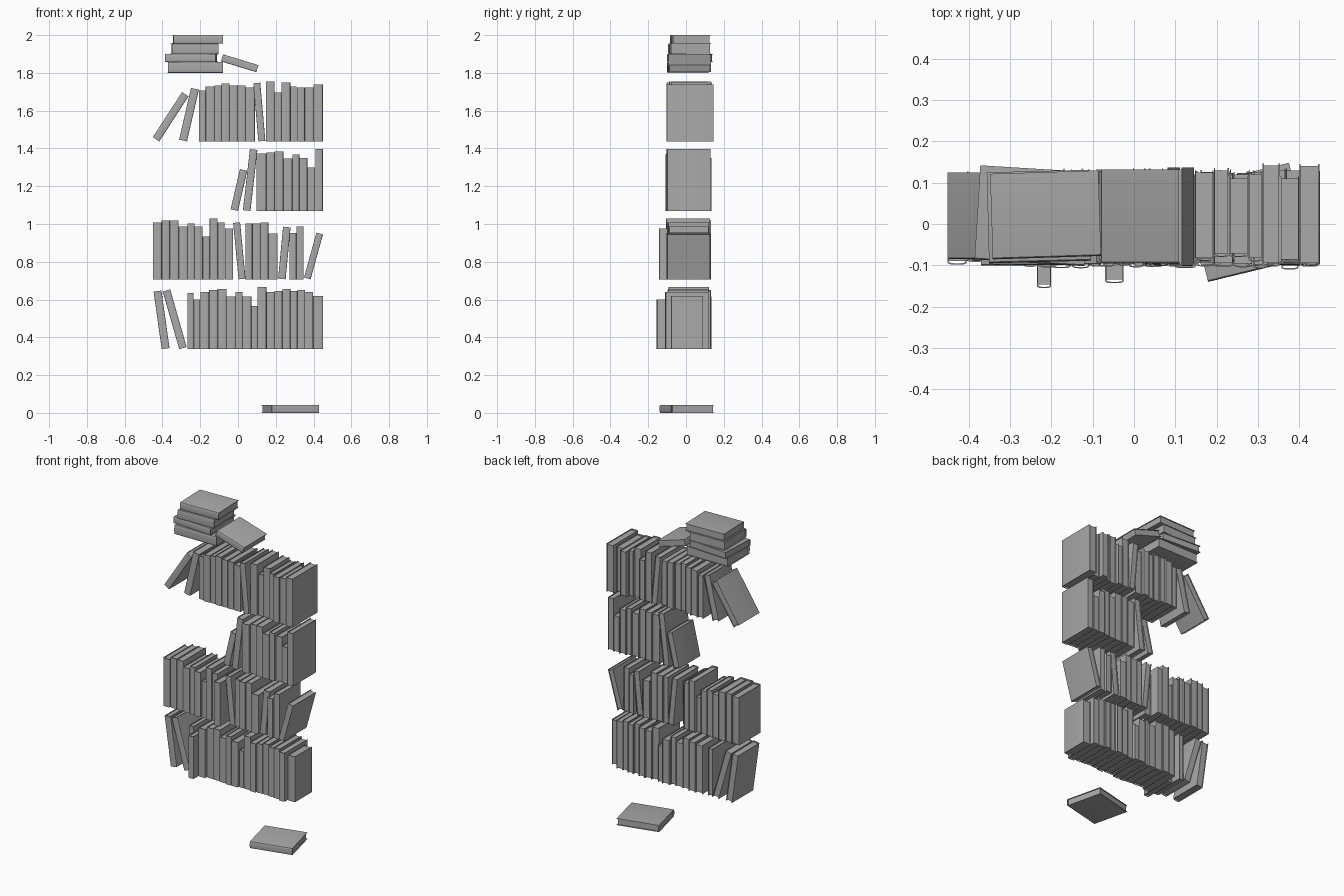
import bpy, bmesh, random
from math import radians, sin, cos, pi, copysign
from mathutils import Matrix

if "Cube" in bpy.data.objects:
    bpy.data.objects.remove(bpy.data.objects["Cube"])

random.seed(4)
BOARD = 0.003     # cover thickness
INSET = 0.005     # how far the pages sit back from the cover edge
BULGE = 0.006     # roundness of the spine
ARC = 10

grey = bpy.data.materials.new("dark_grey")
grey.diffuse_color = (0.4, 0.4, 0.4, 1)
grey.use_nodes = True
grey.node_tree.nodes["Principled BSDF"].inputs["Base Color"].default_value = grey.diffuse_color


def prism(bm, outline, z0, z1):
    low = [bm.verts.new((x, y, z0)) for x, y in outline]
    high = [bm.verts.new((x, y, z1)) for x, y in outline]
    n = len(outline)
    for i in range(n):
        j = (i + 1) % n
        bm.faces.new((low[i], low[j], high[j], high[i]))
    return low, high


def u_path(t, d, b0):
    """Board edge, spine with rounded corners, board edge."""
    arc = []
    for i in range(ARC + 1):
        c, s = cos(pi * i / ARC), abs(sin(pi * i / ARC))
        if s < 1e-6:
            s = 0
        arc.append((copysign(abs(c) ** 0.65, c) * t / 2, b0 + BULGE * (1 - s ** 0.65)))
    return [(t / 2, d)] + arc + [(-t / 2, d)]


def book(name, t, h, d, matrix):
    """Upright book: thickness on x, spine at y = 0, height on z."""
    bm = bmesh.new()
    # cover wrapped round in a U
    outer, inner = u_path(t, d, 0), u_path(t - 2 * BOARD, d, BOARD)
    low, high = prism(bm, outer + inner[::-1], 0, h)
    n = len(outer)
    for i in range(n - 1):
        a, b, c, e = i, i + 1, 2 * n - 2 - i, 2 * n - 1 - i
        bm.faces.new([low[k] for k in (a, e, c, b)])
        bm.faces.new([high[k] for k in (a, b, c, e)])
    # page block
    x = t / 2 - BOARD
    y0, y1 = BULGE + BOARD, d - INSET
    low, high = prism(bm, [(-x, y0), (x, y0), (x, y1), (-x, y1)], INSET, h - INSET)
    bm.faces.new(low[::-1])
    bm.faces.new(high)
    bmesh.ops.recalc_face_normals(bm, faces=bm.faces)
    mesh = bpy.data.meshes.new(name)
    bm.to_mesh(mesh)
    bm.free()
    mesh.materials.append(grey)
    ob = bpy.data.objects.new(name, mesh)
    ob.matrix_world = matrix
    bpy.context.collection.objects.link(ob)


def upright_row(name, z, edges, tops, special={}):
    """Books side by side; special maps index -> (spine y, depth)."""
    for i, top in enumerate(tops):
        x0, x1 = edges[i], edges[i + 1]
        y = -0.1 + random.uniform(-0.008, 0.01)
        d = random.uniform(0.117, 0.135) - y
        y, d = special.get(i, (y, d))
        book(f"{name}_book_{i + 1}", x1 - x0 - 0.0005, top - z, d,
             Matrix.Translation(((x0 + x1) / 2, y, z)))


def leaning(name, z, x, angle, t, h, y=-0.09, d=0.213):
    """Book tipped about the bottom corner at x; positive leans right."""
    side = -t / 2 if angle > 0 else t / 2
    book(name, t, h, d, Matrix.Translation((x, y, z))
         @ Matrix.Rotation(radians(angle), 4, 'Y') @ Matrix.Translation((side, 0, 0)))


def lying(name, centre, t, h, d, turn=0, tilt=0):
    """Book lying on its side, given by its centre."""
    book(name, t, h, d, Matrix.Translation(centre) @ Matrix.Rotation(radians(turn), 4, 'Z')
         @ Matrix.Rotation(radians(90 + tilt), 4, 'Y')
         @ Matrix.Translation((0, -d / 2, -h / 2)))


# lowest row
Z1 = 0.337
leaning("low_leaning_book_1", Z1, -0.404, -8, 0.042, 0.308)
leaning("low_leaning_book_2", Z1, -0.311, -16, 0.041, 0.318)
upright_row("low", Z1,
            [-0.267, -0.235, -0.2, -0.153, -0.108, -0.061, -0.013, 0.024, 0.071, 0.103,
             0.15, 0.193, 0.235, 0.277, 0.314, 0.356, 0.398, 0.45],
            [0.635, 0.6, 0.64, 0.65, 0.655, 0.617, 0.64, 0.617, 0.567, 0.667,
             0.64, 0.645, 0.655, 0.645, 0.65, 0.64, 0.62],
            {1: (-0.155, 0.21), 16: (-0.08, 0.17), 15: (-0.11, 0.23)})

# second row
Z2 = 0.707
upright_row("second_left", Z2,
            [-0.451, -0.404, -0.361, -0.314, -0.267, -0.23, -0.187, -0.15, -0.108, -0.07, -0.025],
            [1.007, 1.018, 1.018, 0.986, 1.002, 0.986, 0.933, 1.03, 1.007, 0.977],
            {9: (-0.143, 0.21)})
leaning("second_leaning_book_1", Z2, 0.003, -5.5, 0.037, 0.3)
upright_row("second_middle", Z2, [0.04, 0.076, 0.119, 0.161, 0.21],
            [1.002, 1.002, 1.007, 0.949])
leaning("second_leaning_book_2", Z2, 0.252, 5.5, 0.04, 0.276)
upright_row("second_right", Z2, [0.272, 0.309, 0.348], [0.953, 0.986])
leaning("second_leaning_book_3", Z2, 0.384, 15.5, 0.036, 0.247, -0.1, 0.228)

# third row
Z3 = 1.069
leaning("third_leaning_book_1", Z3, 0.0, 13, 0.04, 0.218)
leaning("third_leaning_book_2", Z3, 0.066, 6.5, 0.04, 0.325, -0.1, 0.228)
upright_row("third", Z3,
            [0.098, 0.15, 0.193, 0.24, 0.288, 0.325, 0.367, 0.409, 0.449],
            [1.373, 1.378, 1.383, 1.346, 1.367, 1.35, 1.298, 1.398],
            {7: (-0.102, 0.233)})

# fourth row
Z4 = 1.437
leaning("fourth_leaning_book_1", Z4, -0.417, 33, 0.041, 0.285, -0.085, 0.21)
leaning("fourth_leaning_book_2", Z4, -0.27, 13, 0.043, 0.281)
upright_row("fourth_left", Z4,
            [-0.208, -0.171, -0.124, -0.087, -0.045, -0.003, 0.04, 0.089],
            [1.706, 1.728, 1.733, 1.743, 1.733, 1.733, 1.722])
leaning("fourth_leaning_book_3", Z4, 0.108, -5, 0.037, 0.309, -0.103, 0.24)
upright_row("fourth_right", Z4,
            [0.147, 0.193, 0.23, 0.277, 0.311, 0.353, 0.4, 0.449],
            [1.754, 1.696, 1.748, 1.728, 1.722, 1.722, 1.738],
            {0: (-0.09, 0.22), 1: (-0.08, 0.215), 2: (-0.08, 0.195),
             4: (-0.103, 0.249), 5: (-0.095, 0.21), 6: (-0.103, 0.248)})

# stack on top, with one book sliding off it
lying("stack_book_1", (-0.226, 0.01, 1.829), 0.058, 0.29, 0.219, 0.5)
lying("stack_book_2", (-0.246, 0.02, 1.879), 0.042, 0.266, 0.228, -3.5)
lying("stack_book_3", (-0.23, 0.018, 1.9275), 0.055, 0.247, 0.22, 1.5)
lying("stack_book_4", (-0.214, 0.022, 1.9775), 0.045, 0.262, 0.207, 1.8)
lying("sliding_book", (0.009, 0.018, 1.851), 0.039, 0.196, 0.227, 0, 17)

# fallen book at the bottom
lying("fallen_book", (0.277, 0.004, 0.021), 0.042, 0.258, 0.234, 13.6)

# smooth spines, sharp edges
for ob in bpy.context.collection.objects:
    ob.select_set(True)
    bpy.context.view_layer.objects.active = ob
bpy.ops.object.shade_smooth_by_angle(angle=radians(35))
